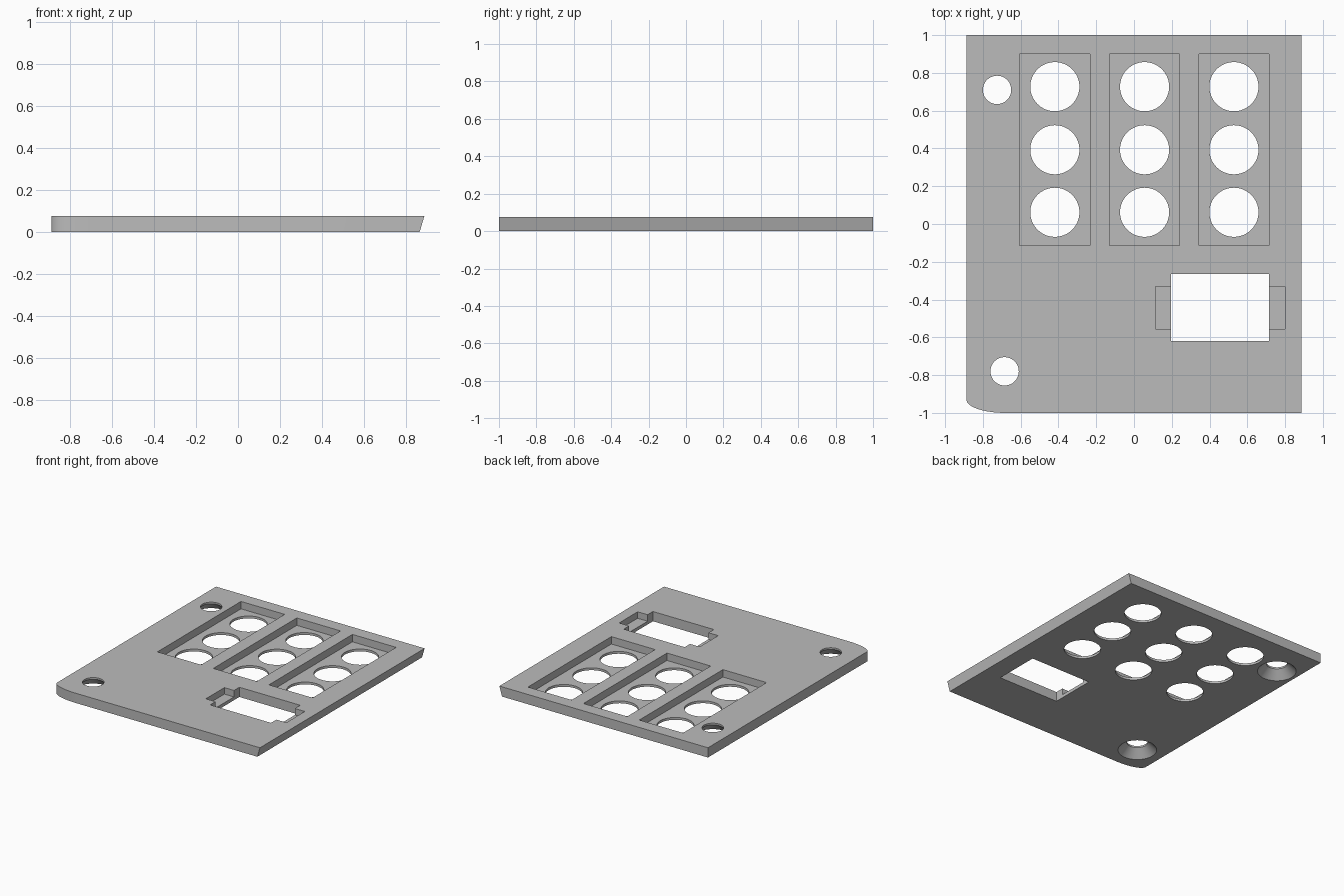
import bpy, bmesh, math

cube = bpy.data.objects.get("Cube")
if cube:
    bpy.data.objects.remove(cube, do_unlink=True)

TOP = 0.075      # plate thickness
FLOOR = 0.018    # pocket floor height
LEDGE = 0.025    # window ledge height
OVER = 0.05      # cutter overshoot

grey = bpy.data.materials.new("plate grey")
grey.use_nodes = True
colour = (0.5, 0.5, 0.5, 1)
grey.diffuse_color = colour
grey.node_tree.nodes["Principled BSDF"].inputs["Base Color"].default_value = colour


def loft(name, rings):
    """Closed solid through matching rings of points, bottom ring first."""
    bm = bmesh.new()
    loops = [[bm.verts.new(p) for p in ring] for ring in rings]
    bm.faces.new(loops[0][::-1])
    bm.faces.new(loops[-1])
    for low, high in zip(loops, loops[1:]):
        for i in range(len(low)):
            j = (i + 1) % len(low)
            bm.faces.new((low[i], low[j], high[j], high[i]))
    bmesh.ops.recalc_face_normals(bm, faces=bm.faces)
    mesh = bpy.data.meshes.new(name)
    bm.to_mesh(mesh)
    bm.free()
    mesh.materials.append(grey)
    obj = bpy.data.objects.new(name, mesh)
    bpy.context.collection.objects.link(obj)
    return obj


def box(name, x0, x1, y0, y1, z0):
    corners = [(x0, y0), (x1, y0), (x1, y1), (x0, y1)]
    return loft(name, [[(x, y, z) for x, y in corners] for z in (z0, TOP + OVER)])


def turned(name, cx, cy, profile, n=64):
    """Round solid from (radius, height) pairs."""
    angles = [2 * math.pi * i / n for i in range(n)]
    return loft(name, [[(cx + r * math.cos(a), cy + r * math.sin(a), z) for a in angles]
                       for r, z in profile])


# Plate: one elliptical corner, right edge leaning outward
def outline(right, z):
    curve = [math.pi + math.pi / 2 * i / 16 for i in range(17)]
    corner = [(-0.68 + 0.207 * math.cos(a), -0.93 + 0.07 * math.sin(a), z) for a in curve]
    return corner + [(right, -1, z), (right, 1, z), (-0.887, 1, z)]


plate = loft("panel_plate", [outline(0.865, 0), outline(0.887, TOP)])

# Three pockets, each with three round holes
cutters = []
for cx in (-0.419, 0.056, 0.529):
    cutters.append(box("pocket_cutter", cx - 0.186, cx + 0.186, -0.115, 0.90, FLOOR))
    for cy in (0.727, 0.393, 0.062):
        cutters.append(turned("round_hole_cutter", cx, cy, [(0.13, -OVER), (0.13, TOP + OVER)]))

# Window with a ledge at each end
cutters.append(box("ledge_cutter", 0.115, 0.80, -0.555, -0.33, LEDGE))
cutters.append(box("window_cutter", 0.197, 0.715, -0.62, -0.265, -OVER))

# Screw holes, countersunk from below
for cx, cy in ((-0.725, 0.71), (-0.685, -0.78)):
    cutters.append(turned("screw_hole_cutter", cx, cy,
                          [(0.137 + OVER, -OVER), (0.075, 0.062), (0.075, TOP + OVER)]))

for cutter in cutters:
    cutter.hide_render = True
    mod = plate.modifiers.new(cutter.name, "BOOLEAN")
    mod.operation = "DIFFERENCE"
    mod.solver = "EXACT"
    mod.object = cutter

# Bake the cuts and discard the cutters
bpy.context.view_layer.update()
evaluated = plate.evaluated_get(bpy.context.evaluated_depsgraph_get())
cut_mesh = bpy.data.meshes.new_from_object(evaluated)
plate.modifiers.clear()
plate.data = cut_mesh
for cutter in cutters:
    bpy.data.objects.remove(cutter, do_unlink=True)

bpy.ops.object.select_all(action="DESELECT")
plate.select_set(True)
bpy.context.view_layer.objects.active = plate
bpy.ops.object.shade_smooth_by_angle(angle=math.radians(30))
